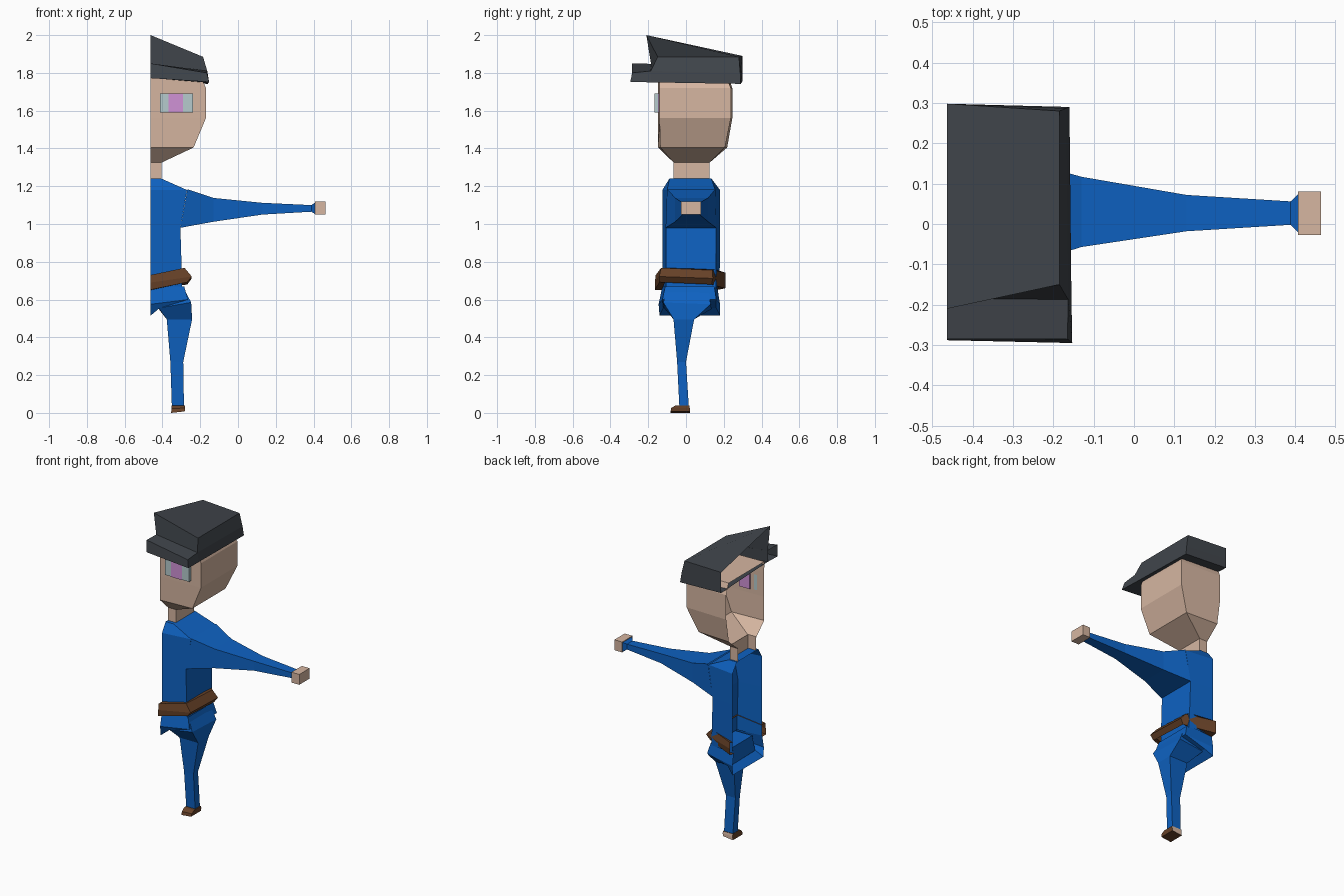
import bpy, bmesh

X0 = -0.463  # plane where the half figure is left open


def material(name, rgb):
    m = bpy.data.materials.new(name)
    lin = [(c / 255 / 12.92) if c < 10 else ((c / 255 + 0.055) / 1.055) ** 2.4 for c in rgb]
    m.diffuse_color = (*lin, 1)
    return m


BLUE = material("blue cloth", (14, 98, 194))
SKIN = material("skin", (214, 182, 161))
BROWN = material("brown leather", (104, 66, 40))
DARK = material("dark grey felt", (64, 69, 75))
WHITE = material("eye white", (182, 203, 205))
PURPLE = material("iris purple", (208, 146, 214))


def loft(name, rings, mat, closed=False, bottom=False, top=False):
    """Skin rings of points, listed bottom to top, open or closed around."""
    bm = bmesh.new()
    vs = [[bm.verts.new(p) for p in r] for r in rings]
    n = len(rings[0])
    for a, b in zip(vs, vs[1:]):
        for i in range(n if closed else n - 1):
            j = (i + 1) % n
            bm.faces.new((a[i], a[j], b[j], b[i]))
    if bottom:
        bm.faces.new(vs[0][::-1])
    if top:
        bm.faces.new(vs[-1])
    if closed and bottom and top:
        bmesh.ops.recalc_face_normals(bm, faces=bm.faces)
    me = bpy.data.meshes.new(name)
    bm.to_mesh(me)
    bm.free()
    me.materials.append(mat)
    ob = bpy.data.objects.new(name, me)
    bpy.context.collection.objects.link(ob)
    return ob


def half(z, x, yf, yb, inset=0.0, zs=None):
    """Half ring from front centre round the right side to back centre."""
    zs = z if zs is None else zs
    return [(X0, yf, z), (x, yf + inset, zs), (x, yb - inset, zs), (X0, yb, z)]


def rect(z, x0, x1, y0, y1):
    return [(x0, y0, z), (x1, y0, z), (x1, y1, z), (x0, y1, z)]


def rect_x(x, y0, y1, z0, z1):
    return [(x, y0, z0), (x, y1, z0), (x, y1, z1), (x, y0, z1)]


def box(name, x0, x1, y0, y1, z0, z1, mat):
    return loft(name, [rect(z0, x0, x1, y0, y1), rect(z1, x0, x1, y0, y1)], mat, True, True, True)


# head and neck
loft("head", [half(1.325, -0.405, -0.065, 0.125),
              half(1.405, -0.235, -0.148, 0.218, 0.012),
              half(1.56, -0.17, -0.148, 0.245, 0.008),
              half(1.72, -0.17, -0.148, 0.245, 0.008),
              half(1.79, -0.20, -0.15, 0.22, 0.01)], SKIN, top=True)
loft("neck", [half(1.235, -0.405, -0.065, 0.125),
              half(1.33, -0.405, -0.065, 0.125)], SKIN)

# eye
box("eye_white", -0.413, -0.238, -0.166, -0.146, 1.59, 1.69, WHITE)
box("iris", -0.367, -0.29, -0.168, -0.135, 1.589, 1.691, PURPLE)

# cap: crown with overhanging front, and bill
loft("cap_crown", [
    [(X0, -0.19, 1.775), (-0.155, -0.19, 1.75), (-0.16, 0.29, 1.742), (X0, 0.298, 1.755)],
    [(X0, -0.185, 1.848), (-0.163, -0.187, 1.81), (-0.168, 0.287, 1.80), (X0, 0.298, 1.82)],
    [(X0, -0.21, 2.0), (-0.185, -0.15, 1.885), (-0.185, 0.28, 1.885), (X0, 0.298, 1.89)],
], DARK, bottom=True, top=True)
loft("cap_bill", [
    [(X0, -0.288, 1.772), (-0.153, -0.295, 1.752), (-0.155, -0.185, 1.75), (X0, -0.185, 1.775)],
    [(X0, -0.285, 1.85), (-0.165, -0.285, 1.80), (-0.163, -0.185, 1.81), (X0, -0.185, 1.848)],
], DARK, bottom=True, top=True)

# torso
loft("torso", [half(0.66, -0.295, -0.125, 0.178, 0.02),
               half(0.98, -0.305, -0.125, 0.18, 0.02),
               half(1.18, -0.27, -0.125, 0.18, 0.025),
               half(1.24, -0.405, -0.088, 0.135)], BLUE, top=True)

# sleeve and hand
loft("sleeve", [
    [(-0.305, -0.108, 0.98), (-0.305, 0.16, 0.98), (-0.268, 0.155, 1.184), (-0.268, -0.1, 1.184)],
    rect_x(-0.13, -0.057, 0.117, 1.012, 1.138),
    rect_x(0.13, -0.018, 0.072, 1.05, 1.112),
    rect_x(0.388, -0.002, 0.056, 1.065, 1.10),
    rect_x(0.41, -0.024, 0.077, 1.052, 1.115),
], BLUE, closed=True)
loft("hand", [rect_x(0.407, -0.027, 0.08, 1.05, 1.118),
              rect_x(0.463, -0.027, 0.08, 1.05, 1.118)], SKIN, True, True, True)

# hips
loft("hips", [
    half(0.515, -0.415, -0.14, 0.18, 0.02, 0.555),
    half(0.575, -0.265, -0.145, 0.18, 0.02, 0.60),
    half(0.67, -0.285, -0.125, 0.165, 0.015),
], BLUE, bottom=True)

# belt: tilted band with a ridge
loft("belt", [
    half(0.65, -0.27, -0.13, 0.16, 0.02, 0.692),
    [(X0, -0.165, 0.652), (-0.268, -0.14, 0.692), (-0.268, 0.135, 0.68), (X0, 0.208, 0.66)],
    [(X0, -0.165, 0.69), (-0.245, -0.142, 0.722), (-0.245, 0.142, 0.712), (X0, 0.208, 0.70)],
    [(X0, -0.16, 0.73), (-0.283, -0.132, 0.768), (-0.283, 0.14, 0.755), (X0, 0.208, 0.742)],
    half(0.73, -0.305, -0.12, 0.175, 0.02, 0.76),
], BROWN)

# leg
loft("leg", [rect(0.03, -0.35, -0.286, -0.035, 0.015),
             rect(0.27, -0.358, -0.29, -0.047, 0.0),
             rect(0.495, -0.377, -0.243, -0.066, 0.043),
             [(-0.42, -0.115, 0.555), (-0.248, -0.12, 0.585),
              (-0.248, 0.13, 0.575), (-0.42, 0.135, 0.55)],
             rect(0.655, -0.41, -0.285, -0.10, 0.12)], BLUE, True, True, True)

# shoe: sloping toe, bare heel
shoe = loft("shoe", [
    [(-0.354, -0.082, 0.0), (-0.282, -0.082, 0.008), (-0.282, 0.02, 0.008), (-0.354, 0.02, 0.0)],
    [(-0.352, -0.078, 0.022), (-0.28, -0.078, 0.026), (-0.28, 0.02, 0.026), (-0.352, 0.02, 0.022)],
    rect(0.04, -0.352, -0.28, -0.055, 0.018)], BROWN, True, True, True)
shoe.data.materials.append(SKIN)
for f in shoe.data.polygons:
    if f.normal.y > 0.7:
        f.material_index = 1
